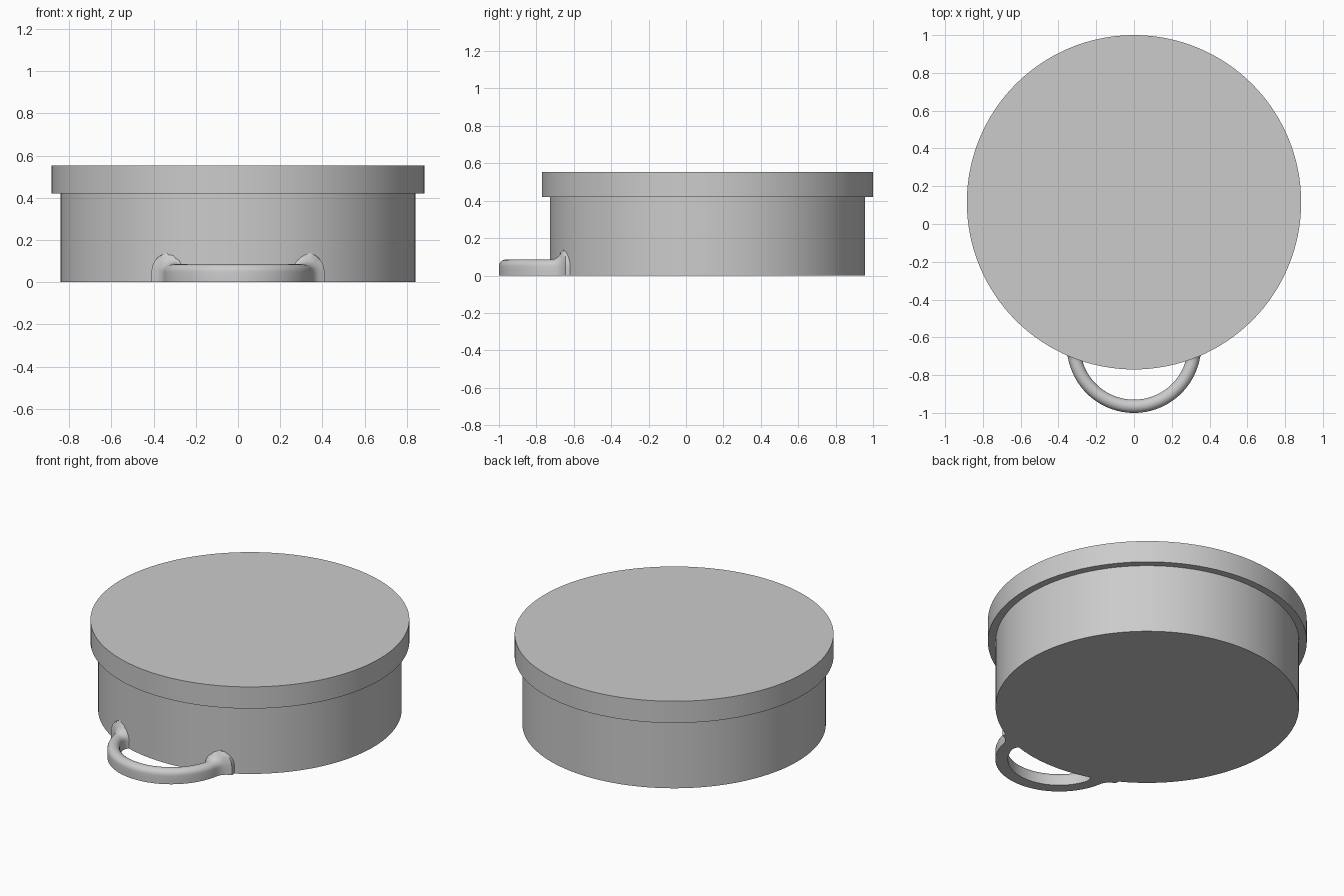
import bpy, bmesh, math
from mathutils import Vector

if "Cube" in bpy.data.objects:
    bpy.data.objects.remove(bpy.data.objects["Cube"])

CY = 0.115          # y of the round body's axis
BODY_R, LID_R = 0.842, 0.885
LID_Z, TOP_Z = 0.42, 0.553

grey = bpy.data.materials.new("plain grey")
grey.diffuse_color = (0.6, 0.6, 0.6, 1)
grey.use_nodes = True
grey.node_tree.nodes["Principled BSDF"].inputs["Base Color"].default_value = grey.diffuse_color


def finish(bm, name, angle):
    bmesh.ops.recalc_face_normals(bm, faces=bm.faces)
    mesh = bpy.data.meshes.new(name)
    bm.to_mesh(mesh)
    bm.free()
    mesh.materials.append(grey)
    obj = bpy.data.objects.new(name, mesh)
    bpy.context.collection.objects.link(obj)
    bpy.ops.object.select_all(action='DESELECT')
    obj.select_set(True)
    bpy.context.view_layer.objects.active = obj
    bpy.ops.object.shade_smooth_by_angle(angle=math.radians(angle))


def drum(name, radius, z0, z1):
    bm = bmesh.new()
    bmesh.ops.create_cone(bm, cap_ends=True, segments=128, radius1=radius,
                          radius2=radius, depth=z1 - z0)
    bmesh.ops.translate(bm, verts=bm.verts, vec=(0, CY, (z0 + z1) / 2))
    finish(bm, name, 30)


drum("body", BODY_R, 0, LID_Z)
drum("lid", LID_R, LID_Z, TOP_Z)

# Loop handle: flat-bottomed, round-topped section swept along a U path
RING_Y, RING_R, HALF, HEIGHT = -0.645, 0.32, 0.035, 0.085
FILLET = 0.055

# Section points (outward, up) with their outward normals
section = [(-HALF, 0, -1, 0), (-HALF, 0.025, -1, 0)]
for i in range(13):
    a = math.pi * (1 - i / 12)
    c, s = math.cos(a), math.sin(a)
    section.append((HALF * c, HEIGHT - HALF + HALF * s, c, s))
section += [(HALF, 0.025, 1, 0), (HALF, 0, 1, 0)]

# Path points with their sideways direction
path = [(Vector((-RING_R, RING_Y + 0.07 - 0.01 * i)), Vector((-1, 0))) for i in range(7)]
for i in range(97):
    a = math.pi + math.pi * i / 96
    side = Vector((math.cos(a), math.sin(a)))
    path.append((Vector((0, RING_Y)) + side * RING_R, side))
path += [(Vector((RING_R, RING_Y + 0.01 + 0.01 * i)), Vector((1, 0))) for i in range(7)]

bm = bmesh.new()
rings = []
for centre, side in path:
    ring = []
    for u, z, nu, nz in section:
        p = centre + side * u
        # Flare the section into the body wall with a rounded fillet
        d = min(max((p - Vector((0, CY))).length - BODY_R, 0), FILLET)
        grow = FILLET - math.sqrt(FILLET ** 2 - (FILLET - d) ** 2)
        p += side * nu * grow
        ring.append(bm.verts.new((p.x, p.y, z + nz * grow)))
    rings.append(ring)
n = len(section)
for r0, r1 in zip(rings, rings[1:]):
    for j in range(n):
        k = (j + 1) % n
        bm.faces.new((r0[j], r0[k], r1[k], r1[j]))
bm.faces.new(rings[0])
bm.faces.new(rings[-1])
finish(bm, "loop_handle", 50)
